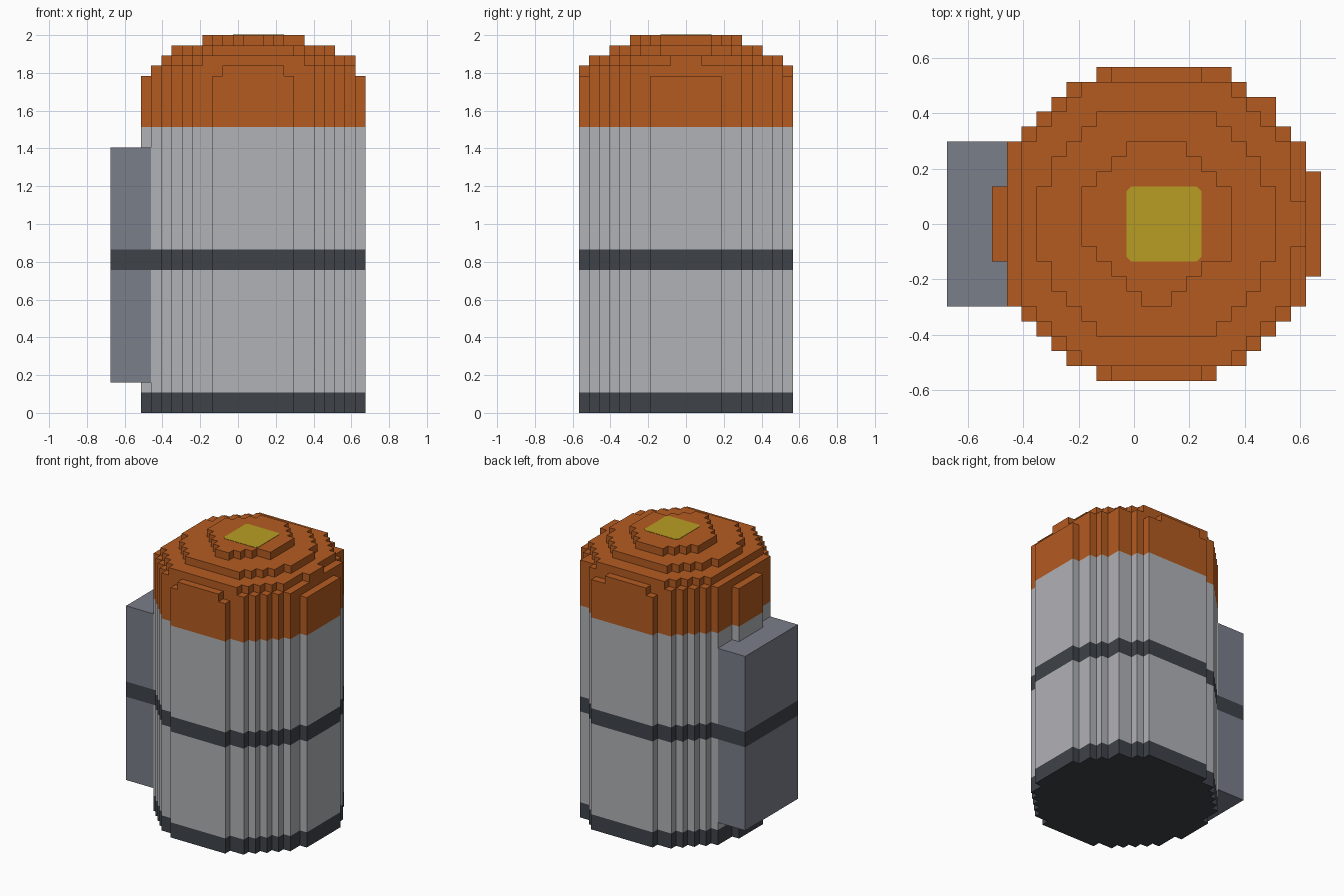
import bpy
import bmesh

if "Cube" in bpy.data.objects:
    bpy.data.objects.remove(bpy.data.objects["Cube"])

UNIT = 2 / 37          # size of one block step
AXIS = 14              # column on which the round body is centred


def material(name, rgb):
    linear = [((c / 255 + 0.055) / 1.055) ** 2.4 for c in rgb] + [1]
    mat = bpy.data.materials.new(name)
    mat.use_nodes = True
    mat.diffuse_color = linear
    bsdf = next(n for n in mat.node_tree.nodes if n.type == "BSDF_PRINCIPLED")
    bsdf.inputs["Base Color"].default_value = linear
    bsdf.inputs["Roughness"].default_value = 0.9
    return mat


light_grey = material("light grey", (177, 178, 182))
charcoal = material("charcoal", (62, 67, 73))
orange = material("burnt orange", (180, 91, 33))
slate = material("slate grey", (122, 126, 138))
yellow = material("mustard yellow", (184, 157, 36))


def place(column, row, level):
    """Block steps to model units, centred in x and y."""
    return ((column - 12.5) * UNIT, (row - 10.5) * UNIT, level * UNIT)


def mirrored(half):
    """Front half of a row list, up to the middle row, continued to the back."""
    return half + half[-2::-1]


def stepped_outline(widths, extra):
    """Stair-stepped outline from half widths; extra widens rows to the right."""
    first = (21 - len(widths)) // 2
    left, right = [], []
    for i, half in enumerate(widths):
        row = first + i
        reach = AXIS + half + extra.get(row, 0)
        left += [(AXIS - half, row), (AXIS - half, row + 1)]
        right += [(reach, row), (reach, row + 1)]
    loop = right + left[::-1]
    # keep only the corners
    unique = [p for i, p in enumerate(loop) if p != loop[i - 1]]
    corners = []
    for i, p in enumerate(unique):
        a, b = unique[i - 1], unique[(i + 1) % len(unique)]
        if not (a[0] == p[0] == b[0] or a[1] == p[1] == b[1]):
            corners.append(p)
    return corners


def prism(name, outline, levels, colours, floor=True):
    """Extrude an outline through the levels, one colour for each section."""
    bm = bmesh.new()
    rings = [[bm.verts.new(place(x, y, z)) for x, y in outline] for z in levels]
    if floor:
        bm.faces.new(rings[0][::-1])
    top = bm.faces.new(rings[-1])
    mats = list(dict.fromkeys(colours))
    top.material_index = mats.index(colours[-1])
    count = len(outline)
    for low, high, colour in zip(rings, rings[1:], colours):
        for i in range(count):
            j = (i + 1) % count
            face = bm.faces.new((low[i], low[j], high[j], high[i]))
            face.material_index = mats.index(colour)
    if floor:
        bm.faces.ensure_lookup_table()
        bm.faces[0].material_index = mats.index(colours[0])
    mesh = bpy.data.meshes.new(name)
    bm.to_mesh(mesh)
    bm.free()
    for mat in mats:
        mesh.materials.append(mat)
    obj = bpy.data.objects.new(name, mesh)
    bpy.context.scene.collection.objects.link(obj)
    return obj


# Round body with dark base, dark belt and orange shoulder
body = mirrored([4, 6, 7, 8, 9, 10, 10, 10, 11, 11, 11])
prism("body", stepped_outline(body, {7: 1, 13: 1, 18: 1, 20: 1}),
      [0, 2, 14, 16, 28, 33],
      [charcoal, light_grey, charcoal, light_grey, orange])

# Stepped dome, one tier for each level
tiers = [
    (mirrored([3, 6, 7, 8, 9, 10, 10, 10, 10, 10, 10]), {18: 1}),
    (mirrored([5, 6, 7, 8, 9, 9, 9, 9, 9, 9]), {9: 1, 10: 1, 11: 1}),
    (mirrored([4, 5, 6, 7, 7, 8, 8, 8]), {}),
    ([1, 2, 3, 4, 5, 5, 5, 5, 4, 3, 2], {8: 1}),
]
for step, (widths, extra) in enumerate(tiers):
    prism(f"dome_tier_{step + 1}", stepped_outline(widths, extra),
          [33 + step, 34 + step], [orange], floor=False)

# Box on the right side, crossed by the same dark belt
prism("side_box", [(0, 5), (4, 5), (4, 16), (0, 16)],
      [3, 14, 16, 26], [slate, charcoal, slate])

# Thin lamp plate with clipped corners on top of the dome
c = 0.3
plate = [(12 + c, 8), (17 - c, 8), (17, 8 + c), (17, 13 - c),
         (17 - c, 13), (12 + c, 13), (12, 13 - c), (12, 8 + c)]
prism("top_lamp", plate, [37, 37.04], [yellow], floor=False)
